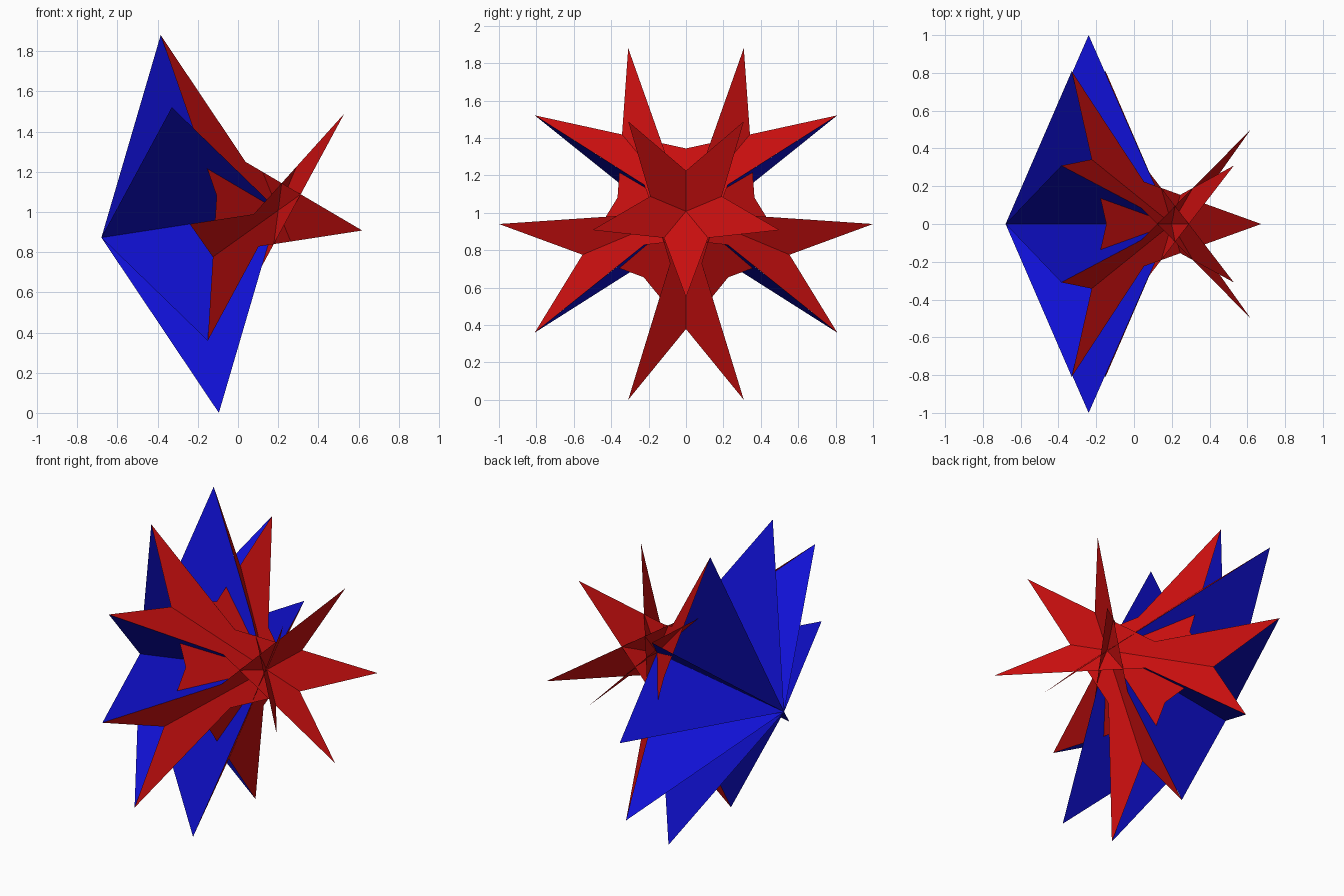
import bpy, bmesh, math
from mathutils import Vector

cube = bpy.data.objects.get("Cube")
if cube:
    bpy.data.objects.remove(cube, do_unlink=True)

# Tilted frame: the star's axis leans up from +x
TILT = math.atan(0.154)
AXIS = Vector((math.cos(TILT), 0, math.sin(TILT)))
UP = Vector((-math.sin(TILT), 0, math.cos(TILT)))
SIDE = Vector((0, 1, 0))
CENTRE = Vector((-0.24, 0, 0.94))

HALF = 0.445                                    # hub distance along the axis
SLOPE = HALF / math.sin(math.radians(36))       # lean of each red sheet


def place(side, up, along, turn=0.0):
    """Point in the tilted frame, turned about the axis."""
    c, s = math.cos(turn), math.sin(turn)
    return (CENTRE + SIDE * (side * c - up * s) + UP * (side * s + up * c)
            + AXIS * along)


def material(name, colour):
    m = bpy.data.materials.new(name)
    m.use_nodes = True
    m.diffuse_color = colour
    bsdf = next(n for n in m.node_tree.nodes if n.type == 'BSDF_PRINCIPLED')
    bsdf.inputs["Base Color"].default_value = colour
    bsdf.inputs["Roughness"].default_value = 0.7
    return m


def sheets(name, outline, turns, mat):
    """One flat sheet per turn, all sharing the same outline."""
    bm = bmesh.new()
    for turn in turns:
        bm.faces.new([bm.verts.new(place(*p, turn)) for p in outline])
    mesh = bpy.data.meshes.new(name)
    bm.to_mesh(mesh)
    bm.free()
    mesh.materials.append(mat)
    obj = bpy.data.objects.new(name, mesh)
    bpy.context.collection.objects.link(obj)
    return obj


red = material("red", (0.62, 0.005, 0.005, 1))
blue = material("blue", (0.005, 0.005, 0.65, 1))

# Red arrow-shaped sheets: one spike, two long wings and a notch, all in a plane
wing = (math.cos(math.radians(36)), math.sin(math.radians(36)))
half = [(0, -0.526), (0.2237, 0.1627), wing, (0, 0.385)]
flat = half + [(-wing[0], wing[1]), (-0.2237, 0.1627)]
arrow = [(y, u, HALF - SLOPE * u) for y, u in flat]
sheets("red_arrow_sheets", arrow,
       [math.radians(72 * i) for i in range(5)], red)

# Blue radial fins, from the rear hub to the outer tips and the front hub
fin = [(0, 0, -HALF), (1, 0, 0), (0, 0, HALF)]
sheets("blue_radial_fins", fin,
       [math.radians(36 * i) for i in range(10)], blue)
